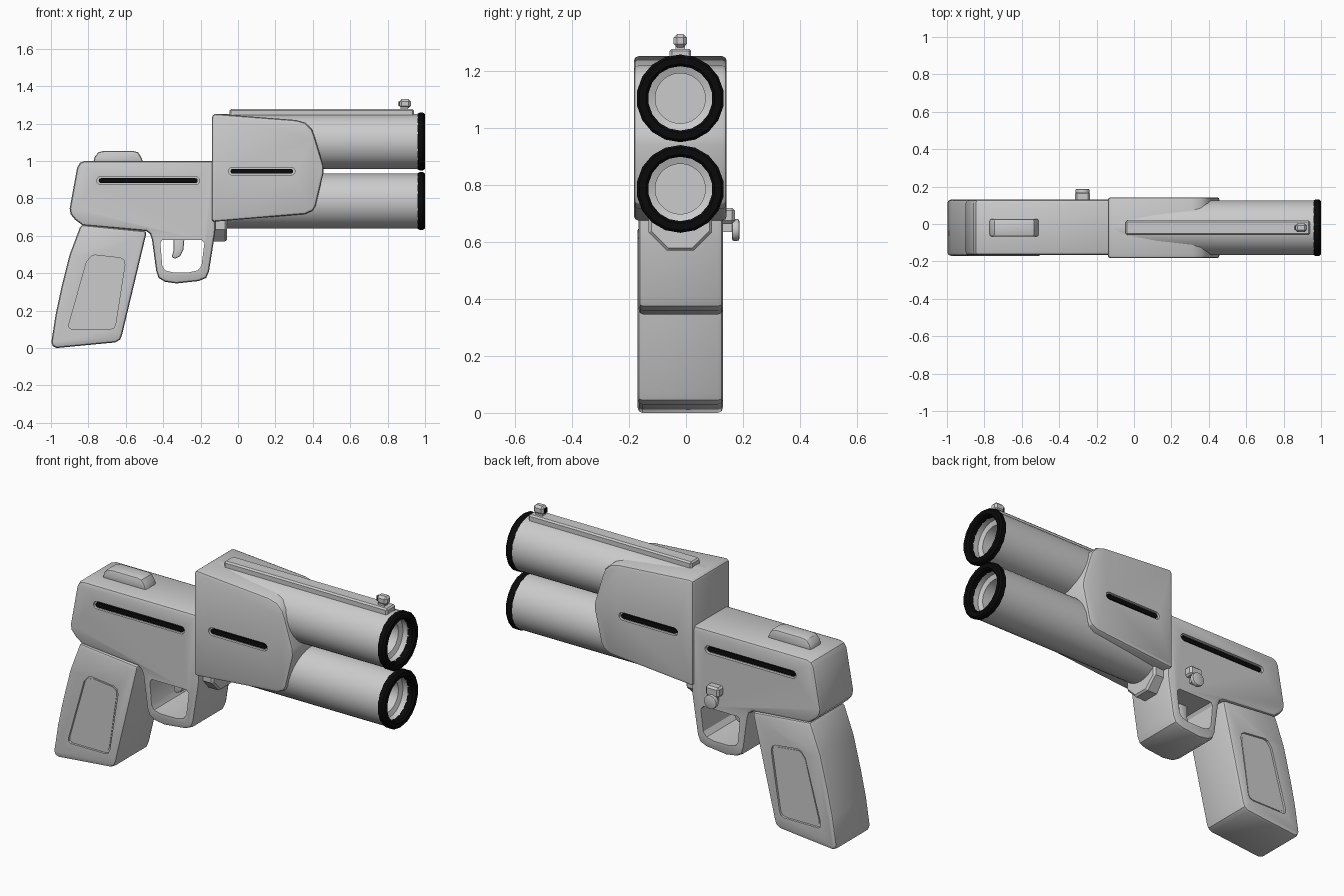
import bpy, bmesh, math

if "Cube" in bpy.data.objects:
    bpy.data.objects.remove(bpy.data.objects["Cube"])

CY = -0.02  # centre plane of the main parts


def material(name, v):
    m = bpy.data.materials.new(name)
    m.diffuse_color = (v, v, v, 1)
    m.use_nodes = True
    m.node_tree.nodes["Principled BSDF"].inputs["Base Color"].default_value = m.diffuse_color
    return m


GREY = material("metal grey", 0.6)
BLACK = material("black", 0.003)


def make(name, bm, mat):
    bmesh.ops.recalc_face_normals(bm, faces=bm.faces)
    me = bpy.data.meshes.new(name)
    bm.to_mesh(me)
    bm.free()
    me.materials.append(mat)
    ob = bpy.data.objects.new(name, me)
    bpy.context.collection.objects.link(ob)
    return ob


def prism(name, pts, y0, y1, mat=GREY, bevel=0.0, seg=2, angle=60):
    """Side profile (x, z) extruded from y0 to y1, with rounded rims."""
    bm = bmesh.new()
    f = bm.faces.new([bm.verts.new((x, y0, z)) for x, z in pts])
    ext = bmesh.ops.extrude_face_region(bm, geom=[f])["geom"]
    vs = [g for g in ext if isinstance(g, bmesh.types.BMVert)]
    bmesh.ops.translate(bm, verts=vs, vec=(0, y1 - y0, 0))
    ob = make(name, bm, mat)
    if bevel:
        m = ob.modifiers.new("rim", "BEVEL")
        m.width, m.segments = bevel, seg
        m.limit_method, m.angle_limit = "ANGLE", math.radians(angle)
    return ob


def box(name, x, y, z, bevel=0.0, mat=GREY):
    pts = [(x[0], z[0]), (x[1], z[0]), (x[1], z[1]), (x[0], z[1])]
    return prism(name, pts, y[0], y[1], mat, bevel, 1)


def lathe(name, prof, z, n, mat=GREY, closed=False):
    """Revolve (x, radius) points round the x axis at height z."""
    bm = bmesh.new()
    rings = []
    for x, r in prof:
        rings.append([bm.verts.new((x, CY + r * math.cos(a), z + r * math.sin(a)))
                      for a in (2 * math.pi * (i + 0.5) / n for i in range(n))])
    pairs = list(zip(rings, rings[1:]))
    if closed:
        pairs.append((rings[-1], rings[0]))
    else:
        bm.faces.new(rings[0])
        bm.faces.new(rings[-1])
    for a, b in pairs:
        for i in range(n):
            j = (i + 1) % n
            bm.faces.new((a[i], a[j], b[j], b[i]))
    return make(name, bm, mat)


def capsule(x0, x1, z, r, n=6):
    right = [(x1 - r + r * math.sin(math.pi * i / n), z - r * math.cos(math.pi * i / n)) for i in range(n + 1)]
    left = [(x0 + r - r * math.sin(math.pi * i / n), z + r * math.cos(math.pi * i / n)) for i in range(n + 1)]
    return right + left


def finish(ob, cutters=()):
    """Cut, bake the modifiers and shade."""
    for c in cutters:
        m = ob.modifiers.new("cut", "BOOLEAN")
        m.object, m.operation, m.solver = c, "DIFFERENCE", "EXACT"
    me = bpy.data.meshes.new_from_object(ob.evaluated_get(bpy.context.evaluated_depsgraph_get()))
    ob.modifiers.clear()
    ob.data = me
    for c in cutters:
        bpy.data.objects.remove(c)


def side_cutters(pts, half, depth):
    """One pocket cutter for each side of a part with the given half width."""
    return [prism("cutter", pts, CY + s * (half - depth), CY + s * (half + 0.05)) for s in (-1, 1)]


def slot_inserts(name, x0, x1, z, half):
    for side, s in (("front", -1), ("back", 1)):
        prism(f"{name}_{side}", capsule(x0, x1, z, 0.013), CY + s * (half - 0.014),
              CY + s * (half - 0.005), BLACK)


# Frame with trigger guard
frame = prism("frame", [
    (-0.12, 1.0), (-0.82, 1.0), (-0.845, 0.99), (-0.86, 0.965), (-0.90, 0.745), (-0.895, 0.715),
    (-0.87, 0.685), (-0.83, 0.655), (-0.49, 0.625), (-0.47, 0.61), (-0.46, 0.58), (-0.437, 0.41),
    (-0.425, 0.375), (-0.39, 0.354), (-0.33, 0.345), (-0.21, 0.358), (-0.17, 0.375),
    (-0.155, 0.41), (-0.125, 0.60), (-0.12, 0.64)], CY - 0.147, CY + 0.15, bevel=0.018)
guard_hole = prism("cutter", [
    (-0.415, 0.56), (-0.405, 0.578), (-0.195, 0.578), (-0.18, 0.56), (-0.195, 0.44), (-0.215, 0.415),
    (-0.26, 0.405), (-0.35, 0.405), (-0.39, 0.415), (-0.405, 0.44)], -0.4, 0.4)
finish(frame, [guard_hole] + side_cutters(capsule(-0.755, -0.205, 0.895, 0.021), 0.148, 0.014))
slot_inserts("frame_slot", -0.745, -0.215, 0.895, 0.148)

# Grip with recessed panels
grip = prism("grip", [
    (-0.84, 0.66), (-0.487, 0.625), (-0.62, 0.07), (-0.63, 0.045), (-0.655, 0.03), (-0.97, 0.005),
    (-0.99, 0.01), (-0.998, 0.03), (-0.975, 0.18), (-0.945, 0.32), (-0.90, 0.50)],
    CY - 0.15, CY + 0.15, bevel=0.018)
# settle the heel flat on the ground
for v in grip.data.vertices:
    if v.co.z < 0.008:
        v.co.z = 0.0
panel = [(-0.785, 0.49), (-0.765, 0.497), (-0.63, 0.482), (-0.61, 0.47), (-0.605, 0.445),
         (-0.655, 0.125), (-0.665, 0.107), (-0.685, 0.10), (-0.89, 0.10), (-0.903, 0.11),
         (-0.903, 0.13), (-0.81, 0.46)]
finish(grip, side_cutters(panel, 0.15, 0.012))
cx, cz = -0.745, 0.29
inner = [(cx + (x - cx) * 0.9, cz + (z - cz) * 0.94) for x, z in panel]
for side, s in (("front", -1), ("back", 1)):
    finish(prism(f"grip_panel_{side}", inner, CY + s * 0.136, CY + s * 0.141))

# Barrel housing
housing = prism("housing", [
    (-0.14, 1.245), (-0.12, 1.252), (0.31, 1.219), (0.36, 1.205), (0.395, 1.17), (0.41, 1.13),
    (0.455, 0.98), (0.458, 0.94), (0.415, 0.76), (0.40, 0.735), (0.36, 0.716), (-0.13, 0.675),
    (-0.14, 0.685)], CY - 0.163, CY + 0.163, bevel=0.022)
finish(housing, side_cutters(capsule(-0.05, 0.305, 0.945, 0.021), 0.163, 0.014))
slot_inserts("housing_slot", -0.04, 0.295, 0.945, 0.163)

# Barrels with stepped bores and muzzle rings
for label, z in (("upper", 1.104), ("lower", 0.786)):
    lathe(f"{label}_barrel", [(-0.1, 0.147), (0.965, 0.147), (0.965, 0.113), (0.93, 0.113),
                              (0.92, 0.088), (0.70, 0.088)], z, 32)
    lathe(f"{label}_muzzle_ring", [(0.96, 0.148), (0.97, 0.154), (0.99, 0.154), (1.0, 0.145),
                                   (1.0, 0.122), (0.99, 0.113), (0.96, 0.113)], z, 18, BLACK, True)

# Lug under the housing
lathe("lug", [(-0.14, 0.12), (-0.07, 0.12), (-0.06, 0.11)], 0.68, 8)

# Top rail and front sight
finish(box("top_rail", (-0.045, 0.94), (CY - 0.038, CY + 0.038), (1.23, 1.278), 0.008))
finish(box("sight_post", (0.87, 0.91), (CY - 0.016, CY + 0.016), (1.27, 1.295)))
finish(box("sight_head", (0.862, 0.924), (CY - 0.023, CY + 0.023), (1.283, 1.33), 0.012))
box("sight_dot", (0.857, 0.863), (CY - 0.012, CY + 0.012), (1.294, 1.319), mat=BLACK)

# Hammer block on top of the frame
finish(prism("hammer", [(-0.775, 0.99), (-0.765, 1.025), (-0.745, 1.047), (-0.72, 1.053), (-0.56, 1.053),
                        (-0.535, 1.047), (-0.52, 1.025), (-0.505, 0.99)],
             CY - 0.048, CY + 0.048, bevel=0.012))

# Trigger
finish(prism("trigger", [(-0.345, 0.60), (-0.345, 0.52), (-0.355, 0.485), (-0.335, 0.478), (-0.31, 0.49),
                         (-0.292, 0.525), (-0.285, 0.60)], CY - 0.035, CY + 0.035, bevel=0.008))

# Release catch on the far side
finish(box("catch_block", (-0.315, -0.235), (0.12, 0.172), (0.665, 0.72), 0.01))
disc = [(-0.275 + 0.038 * math.cos(2 * math.pi * i / 16), 0.642 + 0.038 * math.sin(2 * math.pi * i / 16))
        for i in range(16)]
finish(prism("catch_button", disc, 0.162, 0.187, bevel=0.006))
box("catch_stem", (-0.29, -0.26), (0.12, 0.17), (0.635, 0.67))

# Smooth shading with crisp edges
for ob in bpy.context.scene.objects:
    ob.select_set(True)
    bpy.context.view_layer.objects.active = ob
bpy.ops.object.shade_smooth_by_angle(angle=math.radians(30))
